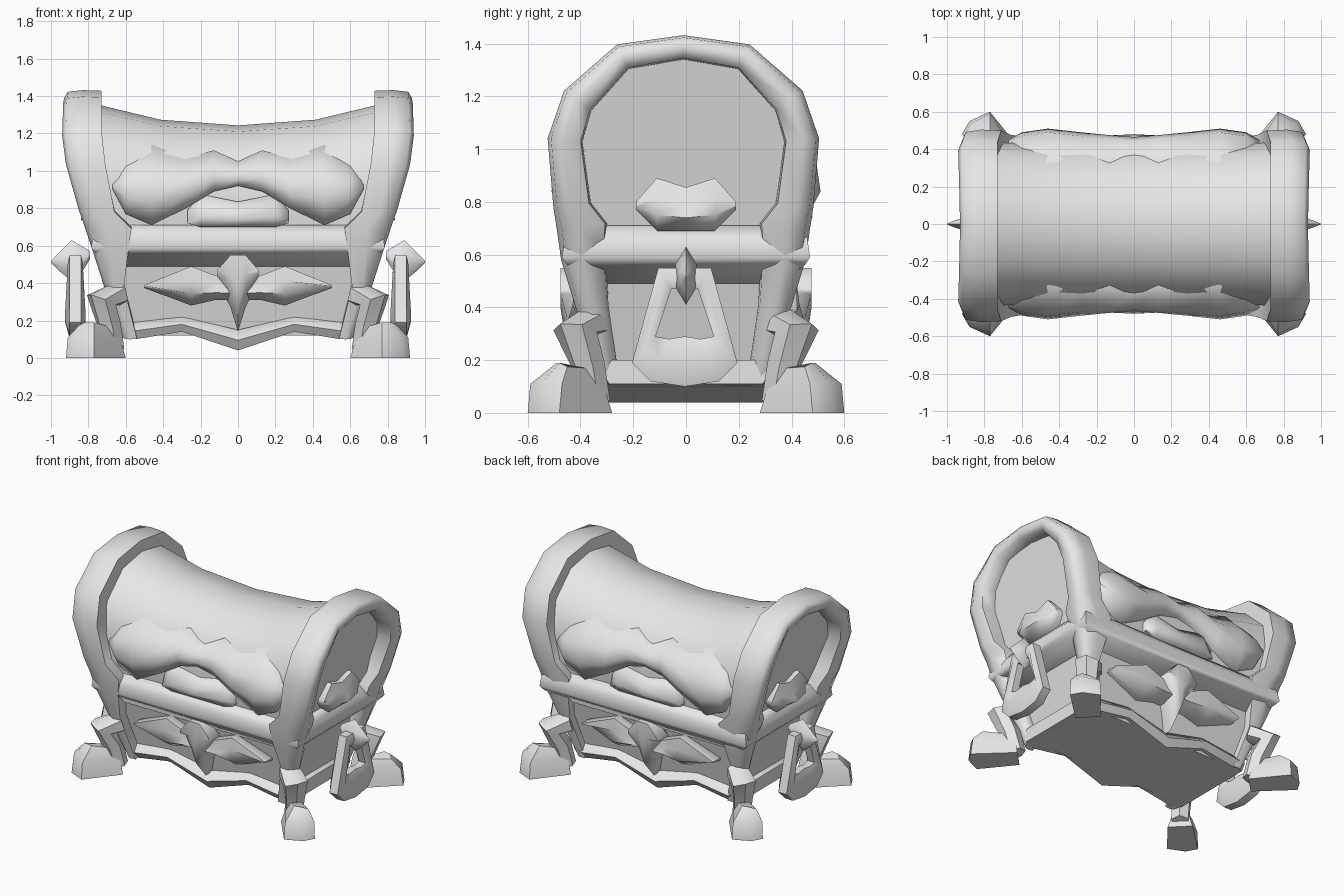
import bpy, bmesh, math
from mathutils import Vector

if "Cube" in bpy.data.objects:
    bpy.data.objects.remove(bpy.data.objects["Cube"])

grey = bpy.data.materials.new("plain_grey")
grey.diffuse_color = (0.8, 0.8, 0.8, 1)
grey.use_nodes = True
grey.node_tree.nodes["Principled BSDF"].inputs["Base Color"].default_value = grey.diffuse_color


def loft(name, rings, closed=False, angle=50):
    """Skin a list of equal-length point rings into one solid."""
    bm = bmesh.new()
    vs = [[bm.verts.new(p) for p in r] for r in rings]
    n = len(vs[0])
    for i in range(len(vs) if closed else len(vs) - 1):
        a, b = vs[i], vs[(i + 1) % len(vs)]
        for j in range(n):
            k = (j + 1) % n
            bm.faces.new((a[j], a[k], b[k], b[j]))
    if not closed:
        bm.faces.new(vs[0])
        bm.faces.new(vs[-1])
    bmesh.ops.remove_doubles(bm, verts=bm.verts, dist=0.0005)
    bmesh.ops.recalc_face_normals(bm, faces=bm.faces)
    me = bpy.data.meshes.new(name)
    bm.to_mesh(me)
    bm.free()
    me.materials.append(grey)
    ob = bpy.data.objects.new(name, me)
    bpy.context.collection.objects.link(ob)
    bpy.ops.object.select_all(action='DESELECT')
    ob.select_set(True)
    bpy.context.view_layer.objects.active = ob
    bpy.ops.object.shade_smooth_by_angle(angle=math.radians(angle))
    return ob


def tube(name, path, radii, sides=6):
    """Round sweep along an open path."""
    pts = [Vector(p) for p in path]
    rings = []
    for i, p in enumerate(pts):
        t = (pts[min(i + 1, len(pts) - 1)] - pts[max(i - 1, 0)]).normalized()
        u = t.cross(Vector((1, -1, 0))).normalized()
        v = t.cross(u)
        rings.append([p + radii[i] * (u * math.cos(a) + v * math.sin(a))
                      for a in (math.tau * k / sides for k in range(sides))])
    return loft(name, rings)


def mirror_half(half):
    """Half list with x >= 0 turned into a full list from -x to +x."""
    full = [(-s[0],) + tuple(s[1:]) for s in reversed(half) if s[0] > 0]
    return full + list(half)


# Four facings: u runs along the wall, d points outward
FACING = {
    "front": lambda u, d, z: (u, -d, z),
    "back": lambda u, d, z: (u, d, z),
    "right": lambda u, d, z: (d, u, z),
    "left": lambda u, d, z: (-d, u, z),
}


def ornament(name, half, d_bot, d_top, walls, lean=0.0):
    """Bulged wall plate from stations (u, z bottom, z top, peak depth)."""
    for w in walls:
        rings = []
        for u, zb, zt, d in mirror_half(half):
            h = zt - zb
            top = d_top - lean * (zt - 1.05)
            prof = [(d_bot - 0.1, zb), (d_bot, zb), (d, zb + 0.3 * h),
                    (max(d - 0.02, top), zb + 0.62 * h), (top, zt), (top - 0.1, zt)]
            rings.append([FACING[w](u, dd, z) for dd, z in prof])
        loft(f"{w}_{name}", rings, angle=65)


# Barrel lid, pinched in the middle, with ends leaning outward
section = [(0.41, 0.62), (0.43, 0.78), (0.44, 0.98), (0.385, 1.17), (0.21, 1.34)]
section = section + [(0, 1.38)] + [(-y, z) for y, z in reversed(section)]
rings = []
for t, sz, sy in mirror_half([(0, .82, .94), (.5, .86, .95), (.88, .96, .99), (1, 1, 1)]):
    rings.append([(t * min(0.83, 0.69 + (z - 0.62) * 0.32), y * sy,
                   0.62 + (z - 0.62) * sz) for y, z in section])
loft("barrel_lid", rings, angle=40)

# End arches with posts to the floor of the box: y, z, outer x, width, depth
half = [(.33, .10, .62, .08, .09), (.40, .38, .72, .11, .12), (.46, .58, .785, .2, .17),
        (.475, .69, .82, .25, .19), (.49, .78, .85, .19, .14), (.512, 1.04, .92, .21, .13),
        (.45, 1.22, .94, .21, .125), (.25, 1.395, .935, .205, .1)]
path = half + [(0, 1.43, .93, .2, .09)] + [(-s[0],) + s[1:] for s in reversed(half)]
for side, s in (("right", 1), ("left", -1)):
    rings = []
    for i, (y, z, x, w, th) in enumerate(path):
        a, b = path[max(i - 1, 0)], path[min(i + 1, len(path) - 1)]
        t = Vector((b[0] - a[0], b[1] - a[1])).normalized()
        n = Vector((t.y, -t.x))          # outward in the y-z plane
        prof = [(0, .02), (w * .5, -.02), (w - 0.02, .08), (w, .45),
                (w - 0.025, .95), (w * .5, 1), (0, 1)]
        rings.append([(s * (x - w + dx), y - n.x * th * k - .01, z - n.y * th * k)
                      for dx, k in prof])
    loft(f"{side}_arch", rings, angle=62)


def box_ring(hx, hy, z):
    return [(hx, hy, z), (-hx, hy, z), (-hx, -hy, z), (hx, -hy, z)]


# Middle rail and recessed lower box
loft("middle_rail", [box_ring(.67, .37, .49), box_ring(.76, .45, .56),
                     box_ring(.785, .47, .59), box_ring(.775, .46, .66),
                     box_ring(.73, .42, .71)], angle=60)
loft("lower_box", [box_ring(.56, .28, .12), box_ring(.67, .37, .52)])

# Zigzag bottom rail and floor
rings = []
for x, zb, zt in mirror_half([(0, .04, .15), (.3, .14, .22), (.55, .10, .19), (.63, .11, .2)]):
    hy = .34 if abs(x) < .6 else .32
    m = (zb + zt) / 2
    rings.append([(x, -hy + .03, zb), (x, -hy, m), (x, -hy + .04, zt),
                  (x, hy - .04, zt), (x, hy, m), (x, hy - .03, zb)])
loft("bottom_rail", rings)

# Ornaments on the walls
both = ("front", "back")
ornament("mask", [(0, .92, 1.05, .465), (.13, .89, 1.11, .475), (.28, .80, 1.07, .49),
                  (.46, .71, 1.14, .51), (.6, .77, 1.07, .49), (.67, .90, .95, .45)],
         .44, .375, both, lean=.5)
ornament("tooth", [(0, .70, .835, .48), (.2, .70, .875, .47), (.27, .72, .79, .43)],
         .44, .42, both)
ornament("leaf", [(0, .31, .43, .43), (.12, .31, .44, .43), (.25, .28, .49, .45),
                  (.5, .375, .39, .37)], .36, .42, both)
ornament("nose", [(0, .14, .55, .455), (.04, .27, .55, .45), (.11, .42, .47, .42)],
         .35, .475, both)
ornament("side_tooth", [(0, .69, .855, .84), (.11, .69, .89, .83), (.19, .77, .80, .78)],
         .77, .79, ("right", "left"))

# Ring handles with their knobs
outer = [(.10, .55), (.20, .19), (.13, .12), (0, .10)]
inner = [(.05, .47), (.11, .29), (.06, .28), (0, .29)]
loops = [p + [(-y, z) for y, z in reversed(p[:-1])] for p in (outer, inner)]
for side, s in (("right", 1), ("left", -1)):
    rings = []
    for (yo, zo), (yi, zi) in zip(*loops):
        ym, zm = (yo + yi) / 2, (zo + zi) / 2
        th = .055 if zm < .4 else .04
        rings.append([(s * (.87 + dx), y - .005, z) for dx, y, z in (
            (-.03, yo, zo), (.03, yo, zo), (th, ym, zm),
            (.025, yi, zi), (-.025, yi, zi), (-th, ym, zm))])
    loft(f"{side}_handle", rings, closed=True)
    knob = [(.79, .53, .57, .02), (.84, .45, .60, .035), (.89, .41, .63, .04),
            (.95, .46, .57, .022), (1.0, .51, .52, .002)]
    loft(f"{side}_knob", [[(s * x, 0, zb), (s * x, r, zb + .3 * (zt - zb)),
                           (s * x, r, zb + .7 * (zt - zb)), (s * x, 0, zt),
                           (s * x, -r, zb + .7 * (zt - zb)),
                           (s * x, -r, zb + .3 * (zt - zb))] for x, zb, zt, r in knob])

# Bent legs and narrow boots pointing outward on the diagonal
soles = [
    [(.60, .39, 0), (.71, .28, 0), (.92, .48, 0), (.88, .55, 0), (.77, .60, 0)],
    [(.63, .38, .10), (.70, .31, .10), (.91, .47, .11), (.87, .54, .12), (.77, .59, .11)],
    [(.70, .42, .17), (.74, .38, .17), (.85, .45, .175), (.82, .48, .19), (.77, .49, .19)],
]
for sx, a in ((1, "right"), (-1, "left")):
    for sy, b in ((-1, "front"), (1, "back")):
        pts = [(.63, .35, .345), (.73, .42, .31), (.69, .37, .18), (.665, .345, .04)]
        leg = tube(f"{b}_{a}_leg", pts, (.07, .085, .065, .06))
        foot = loft(f"{b}_{a}_foot", soles)
        for ob in (leg, foot):
            for v in ob.data.vertices:
                v.co.x *= sx
                v.co.y *= sy
            if sx * sy < 0:
                ob.data.flip_normals()
